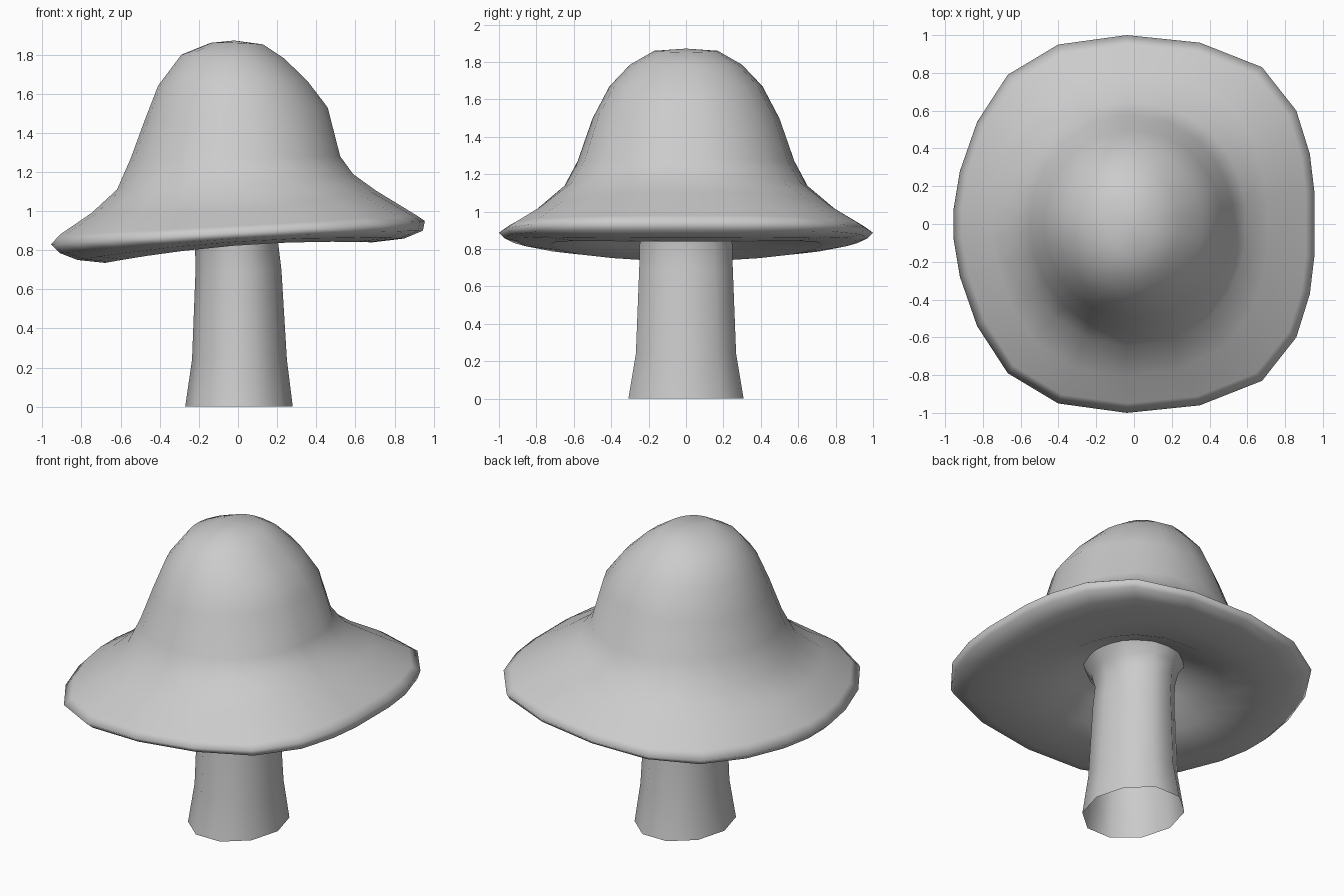
import bpy, bmesh
from math import atan2, cos, sin, pi

if "Cube" in bpy.data.objects:
    bpy.data.objects.remove(bpy.data.objects["Cube"])


def loft(name, rings, tip=None):
    """Skin a list of closed rings of points, with an optional tip on the first ring."""
    bm = bmesh.new()
    loops = [[bm.verts.new(p) for p in ring] for ring in rings]
    n = len(loops[0])
    for a, b in zip(loops, loops[1:]):
        for i in range(n):
            j = (i + 1) % n
            bm.faces.new((a[i], b[i], b[j], a[j]))
    if tip:
        t = bm.verts.new(tip)
        for i in range(n):
            bm.faces.new((t, loops[0][i], loops[0][(i + 1) % n]))
    bmesh.ops.recalc_face_normals(bm, faces=bm.faces)
    mesh = bpy.data.meshes.new(name)
    bm.to_mesh(mesh)
    bm.free()
    ob = bpy.data.objects.new(name, mesh)
    bpy.context.collection.objects.link(ob)
    for p in mesh.polygons:
        p.use_smooth = True
    return ob


def ring(unit, xl, zl, xr, zr, y, zm):
    """Place a unit outline so its left, right and middle follow the given profile."""
    pts = []
    for u, v in unit:
        z = zm + (zr - zl) / 2 * u + ((zl + zr) / 2 - zm) * u * u
        pts.append(((xl + xr) / 2 + (xr - xl) / 2 * u, y * v, z))
    return pts


# Brim outline, half of it mirrored over y
half = [(1, .17), (.975, .37), (.9, .6), (.71, .83), (.365, .96), (-.04, 1),
        (-.42, .95), (-.7, .79), (-.87, .54), (-.965, .28), (-1, .08)]
brim = half + [(x, -y) for x, y in reversed(half)]
circle = [(cos(atan2(y, x)), sin(atan2(y, x))) for x, y in brim]


def mix(w):
    return [(c[0] + (b[0] - c[0]) * w, c[1] + (b[1] - c[1]) * w) for c, b in zip(circle, brim)]


# Cap: brim weight, left x/z, right x/z, half depth, middle z
cap_profile = [
    (0, -.14, 1.86, .13, 1.852, .17, 1.86),
    (0, -.29, 1.80, .24, 1.78, .30, 1.785),
    (0, -.41, 1.64, .36, 1.665, .41, 1.67),
    (0, -.48, 1.46, .465, 1.53, .50, 1.50),
    (0, -.55, 1.27, .53, 1.28, .58, 1.27),
    (.2, -.62, 1.11, .595, 1.19, .65, 1.14),
    (.6, -.75, .99, .71, 1.105, .81, 1.005),
    (1, -.91, .88, .91, .98, .95, .925),
    (1, -.955, .83, .955, .95, 1.0, .89),
    (1, -.91, .785, .945, .90, .97, .86),
    (1, -.82, .75, .85, .86, .90, .845),
    (.7, -.68, .735, .69, .84, .73, .825),
    (.3, -.50, .80, .50, .875, .53, .86),
    (0, -.36, .92, .36, .95, .38, .94),
    (0, -.26, .985, .26, .99, .28, .985),
]
loft("cap", [ring(mix(p[0]), *p[1:]) for p in cap_profile], (-.02, 0, 1.872))

# Stem: hollow, open at the foot, flared where it meets the cap
sides = 10
stem_unit = [(cos(2 * pi * i / sides), sin(2 * pi * i / sides) / .951) for i in range(sides)]
stem_profile = [(-.27, .28, .308, 0), (-.235, .25, .268, .24), (-.217, .222, .25, .7),
                (-.22, .205, .247, .84), (-.24, .23, .26, .92), (-.29, .29, .30, .99)]
stem = loft("stem", [ring(stem_unit, l, z, r, z, d, z) for l, r, d, z in stem_profile])
